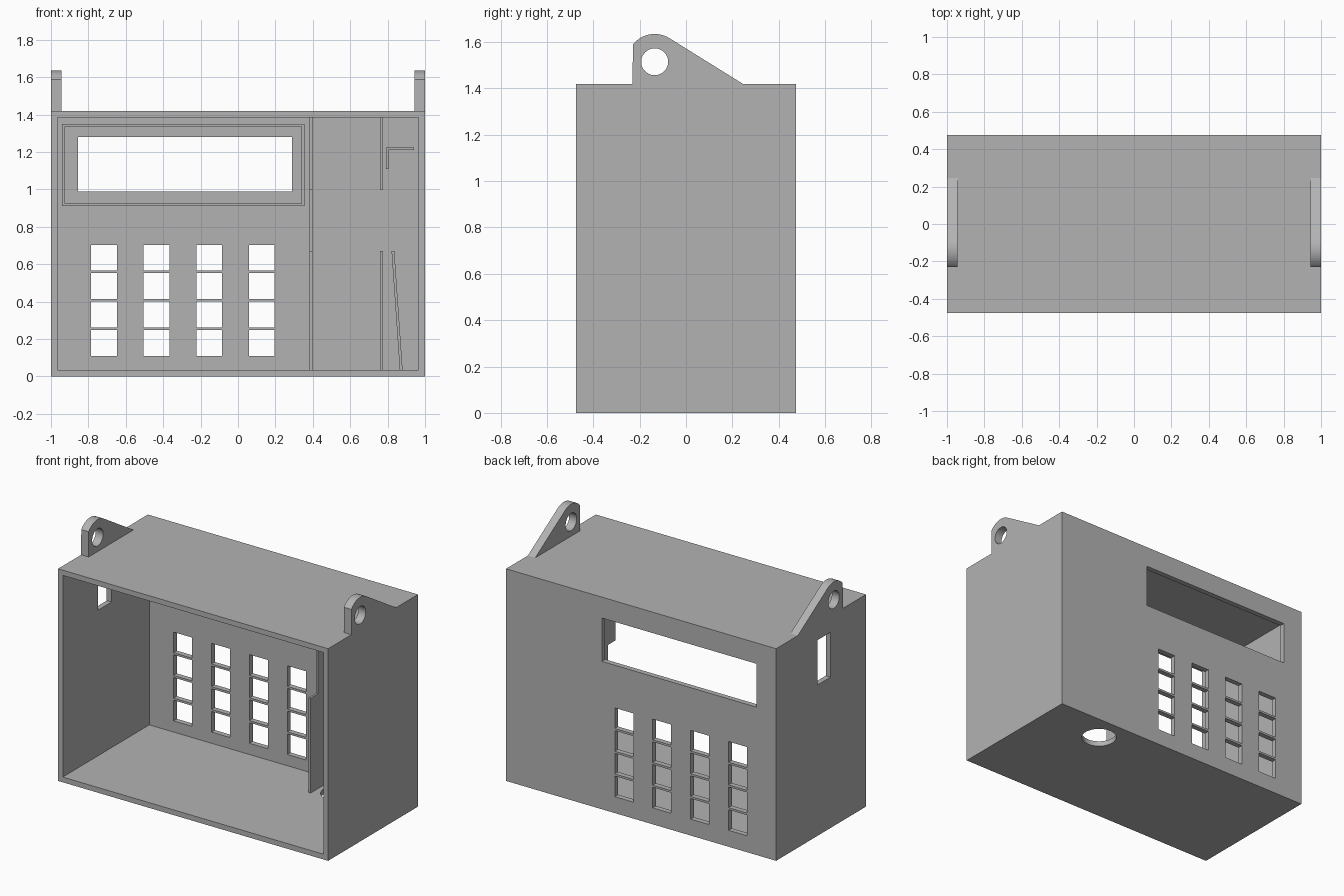
import bpy, bmesh, math

if "Cube" in bpy.data.objects:
    bpy.data.objects.remove(bpy.data.objects["Cube"], do_unlink=True)

grey = bpy.data.materials.new("plain grey")
grey.use_nodes = True
colour = (0.45, 0.45, 0.45, 1)
grey.diffuse_color = colour
grey.node_tree.nodes["Principled BSDF"].inputs["Base Color"].default_value = colour

W, D, H, T = 1.0, 0.475, 1.42, 0.035   # half width, half depth, height, wall
BACK = D - T                           # inner face of the back panel
RIB = 0.2                              # front edge of the inner ribs


def finish(bm, name):
    bmesh.ops.recalc_face_normals(bm, faces=bm.faces[:])
    mesh = bpy.data.meshes.new(name)
    bm.to_mesh(mesh)
    bm.free()
    mesh.materials.append(grey)
    obj = bpy.data.objects.new(name, mesh)
    bpy.context.collection.objects.link(obj)
    return obj


def boxes(name, spans):
    """One object of boxes, each given as x0, x1, y0, y1, z0, z1."""
    bm = bmesh.new()
    for x0, x1, y0, y1, z0, z1 in spans:
        for v in bmesh.ops.create_cube(bm, size=1)["verts"]:
            v.co.x = x0 if v.co.x < 0 else x1
            v.co.y = y0 if v.co.y < 0 else y1
            v.co.z = z0 if v.co.z < 0 else z1
    return finish(bm, name)


def prism(name, profile, axis, start, end):
    """Extrude a yz profile along x, an xz one along y, an xy one along z."""
    bm = bmesh.new()

    def point(p, s):
        c = list(p)
        c.insert(axis, s)
        return bm.verts.new(c)
    a = [point(p, start) for p in profile]
    b = [point(p, end) for p in profile]
    bm.faces.new(a)
    bm.faces.new(b)
    for i in range(len(a)):
        j = (i + 1) % len(a)
        bm.faces.new((a[i], a[j], b[j], b[i]))
    return finish(bm, name)


def arc(cx, cy, r, a0, a1, n):
    return [(cx + r * math.cos(math.radians(a0 + (a1 - a0) * i / n)),
             cy + r * math.sin(math.radians(a0 + (a1 - a0) * i / n))) for i in range(n + 1)]


def circle(cx, cy, r):
    return arc(cx, cy, r, 0, 360, 48)[:-1]


def cut(obj, cutter):
    mod = obj.modifiers.new("cut", "BOOLEAN")
    mod.operation, mod.solver, mod.object = "DIFFERENCE", "EXACT", cutter
    bpy.context.view_layer.objects.active = obj
    bpy.ops.object.modifier_apply(modifier=mod.name)
    bpy.data.objects.remove(cutter, do_unlink=True)


def smooth(obj):
    bpy.ops.object.select_all(action="DESELECT")
    obj.select_set(True)
    bpy.context.view_layer.objects.active = obj
    bpy.ops.object.shade_smooth_by_angle(angle=math.radians(30))


# Open-fronted case
case = boxes("case", [(-W, W, -D, D, 0, H)])
cut(case, boxes("cavity", [(T - W, W - T, -D - 0.1, BACK, T, H - T)]))

# Display window and keypad openings in the back panel, slot in the right wall
openings = [(-0.855, 0.29, BACK - 0.1, D + 0.1, 0.99, 1.28),
            (-W - 0.1, -W + 0.1, -0.10, 0.04, 1.01, 1.31)]
for col in range(4):
    for row in range(4):
        x, z = -0.785 + 0.281 * col, 0.11 + 0.152 * row
        openings.append((x, x + 0.137, BACK - 0.1, D + 0.1, z, z + 0.138))
cut(case, boxes("openings", openings))

# Round hole in the floor
cut(case, prism("floor_cutter", circle(0.54, 0.295, 0.11), 2, -0.1, 0.1))
smooth(case)

# Thin rim around the display window
R0, R1 = BACK - 0.05, BACK + 0.005
rim = boxes("display_rim", [(-0.94, 0.355, R0, R1, 0.91, 1.35)])
cut(rim, boxes("rim_cutter", [(-0.925, 0.34, R0 - 0.1, R1 + 0.1, 0.925, 1.335)]))

# Main divider with a recessed middle
B = BACK + 0.005
prism("divider", [(B, T), (RIB, T), (RIB, 0.67), (0.28, 0.67), (0.28, 1.0),
                  (RIB, 1.0), (RIB, H - T), (B, H - T)], 0, 0.383, 0.398)

# Outer divider in two pieces
boxes("outer_divider", [(0.76, 0.775, RIB, B, T, 0.67),
                        (0.76, 0.775, RIB, B, 1.0, H - T)])

# Corner bracket and slanted rib
prism("corner_bracket", [(0.79, 1.11), (0.805, 1.11), (0.805, 1.21), (0.94, 1.21),
                         (0.94, 1.225), (0.79, 1.225)], 1, RIB, B)
prism("slanted_rib", [(0.865, T), (0.88, T), (0.836, 0.67), (0.821, 0.67)], 1, RIB, B)

# Hanging ears with round holes
cy, cz = -0.135, 1.515
outline = [(0.245, H)] + arc(cy, cz, 0.12, 58, 142, 16) + [(-0.23, H)]
for name, x0, x1 in (("right_ear", -W, -0.945), ("left_ear", 0.945, W)):
    ear = prism(name, outline, 0, x0, x1)
    cut(ear, prism("ear_cutter", circle(cy, cz, 0.058), 0, x0 - 0.1, x1 + 0.1))
    smooth(ear)
